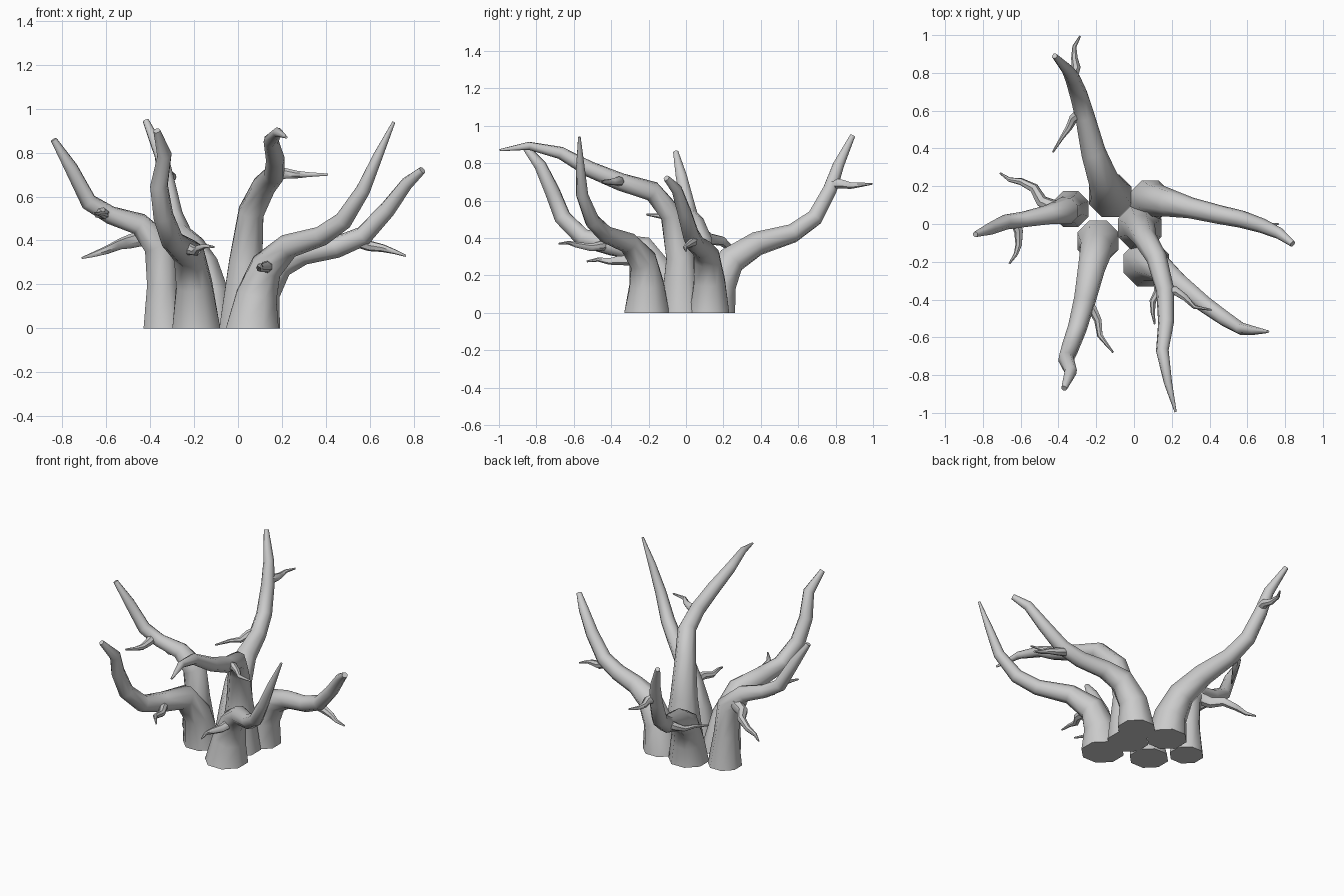
import bpy, bmesh, math
from mathutils import Vector


def tube(name, pts, sides):
    """Tapered tube through (x, y, z, radius) points, capped at both ends."""
    bm = bmesh.new()
    P = [Vector(p[:3]) for p in pts]
    n = len(P)
    rings, u = [], Vector((1, 0, 0))
    for i, p in enumerate(P):
        a = (p - P[i - 1]).normalized() if i else Vector()
        b = (P[i + 1] - p).normalized() if i < n - 1 else Vector()
        t = (a + b).normalized()
        if i == 0 and p.z == 0:
            t = Vector((0, 0, 1))          # flat foot on the ground
        u = u - t * u.dot(t)
        if u.length < 1e-3:
            u = t.orthogonal()
        u.normalize()
        v = t.cross(u)
        r = pts[i][3]
        rings.append([bm.verts.new(p + r * (u * math.cos(k) + v * math.sin(k)))
                      for k in [math.tau * (j + 0.5) / sides for j in range(sides)]])
    for lo, hi in zip(rings, rings[1:]):
        for j in range(sides):
            k = (j + 1) % sides
            bm.faces.new((lo[j], lo[k], hi[k], hi[j]))
    bm.faces.new(rings[0][::-1])
    bm.faces.new(rings[-1])
    me = bpy.data.meshes.new(name)
    bm.to_mesh(me)
    bm.free()
    ob = bpy.data.objects.new(name, me)
    bpy.context.collection.objects.link(ob)
    bpy.ops.object.select_all(action='DESELECT')
    ob.select_set(True)
    bpy.context.view_layer.objects.active = ob
    bpy.ops.object.shade_smooth_by_angle(angle=math.radians(50))
    return ob


def twig(name, pts, r=0.026):
    """Thin twig tapering evenly to a point."""
    n = len(pts) - 1
    tube(name, [(*p, r * (1 - i / n) + 0.005) for i, p in enumerate(pts)], 7)


# Left branch
tube("left_branch", [
    (-.335, .08, 0, .103), (-.345, .08, .2, .075), (-.36, .07, .38, .075),
    (-.45, .05, .475, .052), (-.58, .025, .515, .042), (-.68, .01, .575, .04),
    (-.76, -.025, .73, .032), (-.84, -.055, .86, .015)], 8)
twig("left_twig_back", [(-.4, .08, .42), (-.49, .12, .395), (-.53, .19, .385),
                        (-.6, .225, .355), (-.66, .235, .335), (-.71, .27, .32)], .035)
twig("left_twig_front", [(-.63, .02, .53), (-.61, -.04, .52), (-.61, -.11, .515),
                         (-.625, -.16, .52), (-.66, -.21, .525)])

# Front left branch
tube("front_left_branch", [
    (-.19, -.09, 0, .118), (-.2, -.13, .2, .088), (-.225, -.23, .34, .074),
    (-.26, -.4, .365, .06), (-.3, -.55, .40, .052), (-.34, -.66, .51, .047),
    (-.36, -.715, .65, .042), (-.335, -.78, .79, .034), (-.37, -.87, .90, .016)], 8)
twig("front_left_twig", [(-.26, -.42, .36), (-.22, -.45, .36), (-.19, -.51, .35),
                         (-.18, -.59, .365), (-.15, -.63, .375), (-.11, -.68, .37)])

# Front centre branch
tube("front_branch", [
    (.03, -.02, 0, .125), (.035, -.03, .3, .082), (.06, -.08, .53, .062),
    (.12, -.18, .65, .055), (.165, -.35, .70, .048), (.17, -.52, .77, .043),
    (.15, -.67, .855, .034), (.18, -.84, .893, .022), (.22, -.995, .87, .006)], 8)
twig("front_twig", [(.17, -.36, .70), (.22, -.355, .705), (.27, -.39, .70),
                    (.32, -.44, .70), (.41, -.455, .70)])

# Front right branch
tube("front_right_branch", [
    (.065, -.21, 0, .13), (.085, -.21, .15, .1), (.13, -.23, .28, .078),
    (.23, -.31, .375, .057), (.38, -.43, .42, .046), (.48, -.5, .49, .042),
    (.57, -.555, .63, .033), (.64, -.565, .79, .022), (.71, -.57, .94, .007)], 8)
twig("front_right_twig", [(.13, -.26, .28), (.13, -.36, .28), (.1, -.41, .275),
                          (.1, -.47, .285), (.11, -.53, .275)])

# Right branch
tube("right_branch", [
    (.085, .125, 0, .115), (.11, .125, .17, .09), (.19, .11, .3, .074),
    (.3, .085, .345, .056), (.45, .05, .37, .05), (.57, .025, .42, .046),
    (.68, -.01, .54, .039), (.77, -.05, .66, .03), (.84, -.105, .72, .017)], 8)
twig("right_twig", [(.54, .03, .40), (.6, .035, .375), (.66, .015, .365),
                    (.71, -.005, .35), (.765, 0, .33)])

# Back branch
tube("back_branch", [
    (-.125, .15, 0, .122), (-.135, .175, .15, .1), (-.165, .24, .28, .08),
    (-.215, .38, .37, .066), (-.26, .57, .425, .052), (-.295, .69, .51, .047),
    (-.325, .77, .66, .04), (-.35, .815, .79, .032), (-.42, .89, .945, .015)], 8)
twig("back_twig_upper", [(-.325, .78, .69), (-.305, .83, .69), (-.315, .88, .68),
                         (-.315, .94, .685), (-.285, .995, .69)])
twig("back_twig_lower", [(-.28, .59, .44), (-.32, .56, .42), (-.345, .51, .395),
                         (-.38, .46, .4), (-.43, .38, .39)])
